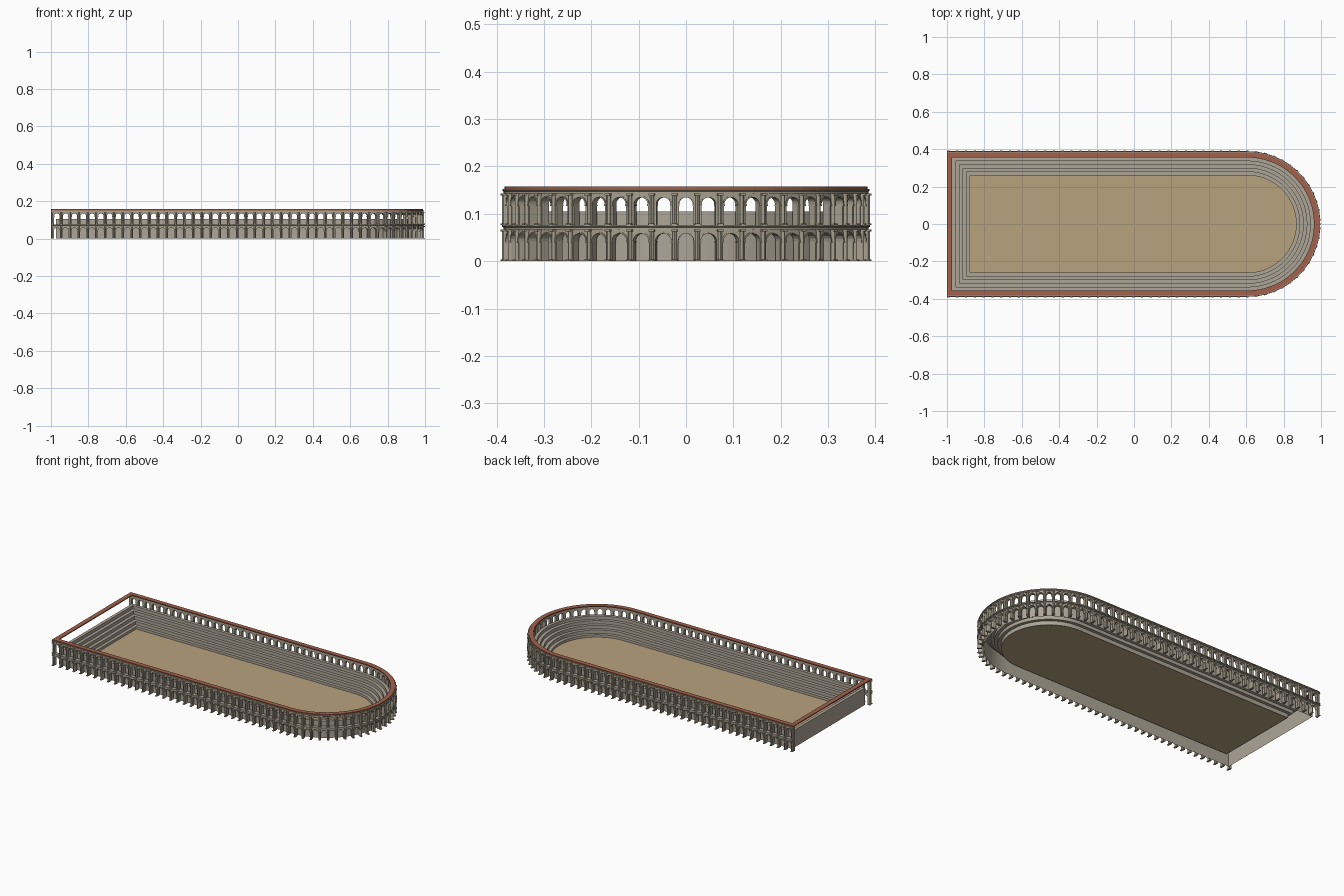
import bpy, bmesh
from math import pi, sin, cos

if "Cube" in bpy.data.objects:
    bpy.data.objects.remove(bpy.data.objects["Cube"])

CX, X0 = 0.607, -0.992          # centre of the round end, start of the arcade
NS, NC = 34, 25                 # bays along a straight side, bays round the end
SB = (CX - X0) / NS             # straight bay width
D0, D1 = 0.364, 0.382           # inner and outer faces of the arcade wall


def material(name, rgb):
    m = bpy.data.materials.new(name)
    m.diffuse_color = (*rgb, 1)
    m.use_nodes = True
    m.node_tree.nodes["Principled BSDF"].inputs["Base Color"].default_value = m.diffuse_color
    return m


stone = material("stone", (0.40, 0.36, 0.28))
seat_stone = material("seat_stone", (0.42, 0.38, 0.31))
sand = material("sand", (0.48, 0.36, 0.21))
tile = material("tile", (0.36, 0.12, 0.07))


def finish(bm, name, mat, normals=True):
    bmesh.ops.remove_doubles(bm, verts=bm.verts, dist=1e-6)
    if normals:
        bmesh.ops.recalc_face_normals(bm, faces=bm.faces)
    me = bpy.data.meshes.new(name)
    bm.to_mesh(me)
    bm.free()
    ob = bpy.data.objects.new(name, me)
    bpy.context.collection.objects.link(ob)
    me.materials.append(mat)
    return ob


def outline(d, n=50):
    """Closed plan at offset d: square west end, round east end."""
    xw = -0.617 - d
    arc = [(CX + d * cos(a), d * sin(a)) for a in (-pi / 2 + pi * i / n for i in range(n + 1))]
    return [(xw, -d)] + arc + [(xw, d)]


def ring(name, profile, mat, closed):
    bm = bmesh.new()
    rows = [[bm.verts.new((x, y, z)) for x, y in outline(d)] for d, z in profile]
    pairs = list(zip(rows, rows[1:]))
    if closed:
        pairs.append((rows[-1], rows[0]))
    for a, b in pairs:
        for i in range(len(a)):
            j = (i + 1) % len(a)
            bm.faces.new((a[i], a[j], b[j], b[i]))
    return finish(bm, name, mat)


def place(t, d, z):
    """Arcade position: t counts bays round the U-shaped path."""
    if t <= NS:
        return (X0 + t * SB, -d, z)
    if t >= NS + NC:
        return (CX - (t - NS - NC) * SB, d, z)
    a = -pi / 2 + pi * (t - NS) / NC
    return (CX + d * cos(a), d * sin(a), z)


def block(bm, t, quad, d0, d1, skip=()):
    """Extrude a (u, z) quad through the wall, leaving out hidden edges."""
    f = [bm.verts.new(place(t + u / SB, d1, z)) for u, z in quad]
    b = [bm.verts.new(place(t + u / SB, d0, z)) for u, z in quad]
    bm.faces.new(f)
    bm.faces.new(b[::-1])
    for i in range(4):
        if i not in skip:
            j = (i + 1) % 4
            bm.faces.new((f[i], b[i], b[j], f[j]))


def prism(bm, t, pts, z0, z1):
    """Upright prism over a (u, d) polygon."""
    lo = [bm.verts.new(place(t + u / SB, d, z0)) for u, d in pts]
    hi = [bm.verts.new(place(t + u / SB, d, z1)) for u, d in pts]
    bm.faces.new(lo[::-1])
    bm.faces.new(hi)
    for i in range(len(pts)):
        j = (i + 1) % len(pts)
        bm.faces.new((lo[i], lo[j], hi[j], hi[i]))


def rect(w, d0, d1):
    return [(-w, d1), (w, d1), (w, d0), (-w, d0)]


def storey(name, z0, zt, w, spring):
    """Arched wall, arch mouldings and half columns for one storey."""
    wall, trim, cols = bmesh.new(), bmesh.new(), bmesh.new()
    n, h = 8, SB / 2
    arc = [pi - pi * i / n for i in range(n + 1)]
    for k in range(2 * NS + NC):
        t = k + 0.5
        block(wall, t, [(-h, z0), (-w, z0), (-w, zt), (-h, zt)], D0, D1, (3,))
        block(wall, t, [(w, z0), (h, z0), (h, zt), (w, zt)], D0, D1, (1,))
        for a, b in zip(arc, arc[1:]):
            block(wall, t, [(w * cos(a), spring + w * sin(a)), (w * cos(b), spring + w * sin(b)),
                            (w * cos(b), zt), (w * cos(a), zt)], D0, D1, (1, 3))
            r = w + 0.0028
            block(trim, t, [(w * cos(a), spring + w * sin(a)), (w * cos(b), spring + w * sin(b)),
                            (r * cos(b), spring + r * sin(b)), (r * cos(a), spring + r * sin(a))],
                  D1, D1 + 0.0025, (1, 3))
        for s in (-1, 1):
            u = s * (w + 0.0012)
            prism(trim, t, [(u + x, d) for x, d in rect(0.0022, D0, D1 + 0.003)],
                  spring - 0.003, spring)
    # half columns with base and capital
    half = [(0.0042 * cos(pi * i / 6), D1 + 0.0065 * sin(pi * i / 6)) for i in range(7)]
    for k in range(2 * NS + NC + 1):
        prism(cols, k, half, z0 + 0.004, zt - 0.004)
        prism(cols, k, rect(0.0055, D1, 0.392), z0, z0 + 0.004)
        prism(cols, k, rect(0.0058, D1, 0.392), zt - 0.004, zt)
    # end piers
    for k, s in ((0, -1), (2 * NS + NC, 1)):
        prism(wall, k, [(0, D1), (s * 0.008, D1), (s * 0.008, D0), (0, D0)], z0, zt)
    finish(wall, name + "_arcade_wall", stone)
    finish(trim, name + "_arch_mouldings", stone)
    finish(cols, name + "_half_columns", stone)


def cornice(name, profile):
    """Moulding swept round the U-shaped path with capped ends."""
    bm = bmesh.new()
    e = 0.008 / SB
    ts = [-e, NS] + [NS + i / 2 for i in range(1, 2 * NC)] + [NS + NC, 2 * NS + NC + e]
    rows = [[bm.verts.new(place(t, d, z)) for d, z in profile] for t in ts]
    m = len(profile)
    for a, b in zip(rows, rows[1:]):
        for i in range(m):
            j = (i + 1) % m
            bm.faces.new((a[i], a[j], b[j], b[i]))
    bm.faces.new(rows[0])
    bm.faces.new(rows[-1][::-1])
    finish(bm, name, stone)


# Two storeys of arches with their cornices
storey("lower", 0.0, 0.067, 0.0165, 0.042)
cornice("lower_cornice", [(D0, 0.067), (0.385, 0.067), (0.385, 0.071), (0.389, 0.073),
                          (0.389, 0.076), (D0, 0.076)])
storey("upper", 0.076, 0.143, 0.0148, 0.120)
cornice("upper_cornice", [(D0, 0.143), (0.385, 0.143), (0.385, 0.147), (0.388, 0.149),
                          (0.388, 0.152), (D0, 0.152)])

# Stepped seating shell
steps = [(0.26, 0.0)]
for i in range(5):
    z = 0.025 + 0.02 * i
    steps += [(0.26 + 0.019 * i, z), (0.26 + 0.019 * (i + 1), z)]
steps.append((0.355, 0.0))
ring("seating", steps, seat_stone, False)

# Tiled roof band
ring("roof_band", [(0.355, 0.152), (0.383, 0.152), (0.383, 0.158), (0.355, 0.158)], tile, True)

# Sand floor
bm = bmesh.new()
low = [bm.verts.new((x, y, 0.003)) for x, y in outline(0.26)]
top = [bm.verts.new((x, y, 0.010)) for x, y in outline(0.26)]
bm.faces.new(low[::-1])
bm.faces.new(top)
for i in range(len(low)):
    j = (i + 1) % len(low)
    bm.faces.new((low[i], low[j], top[j], top[i]))
finish(bm, "arena_floor", sand)
